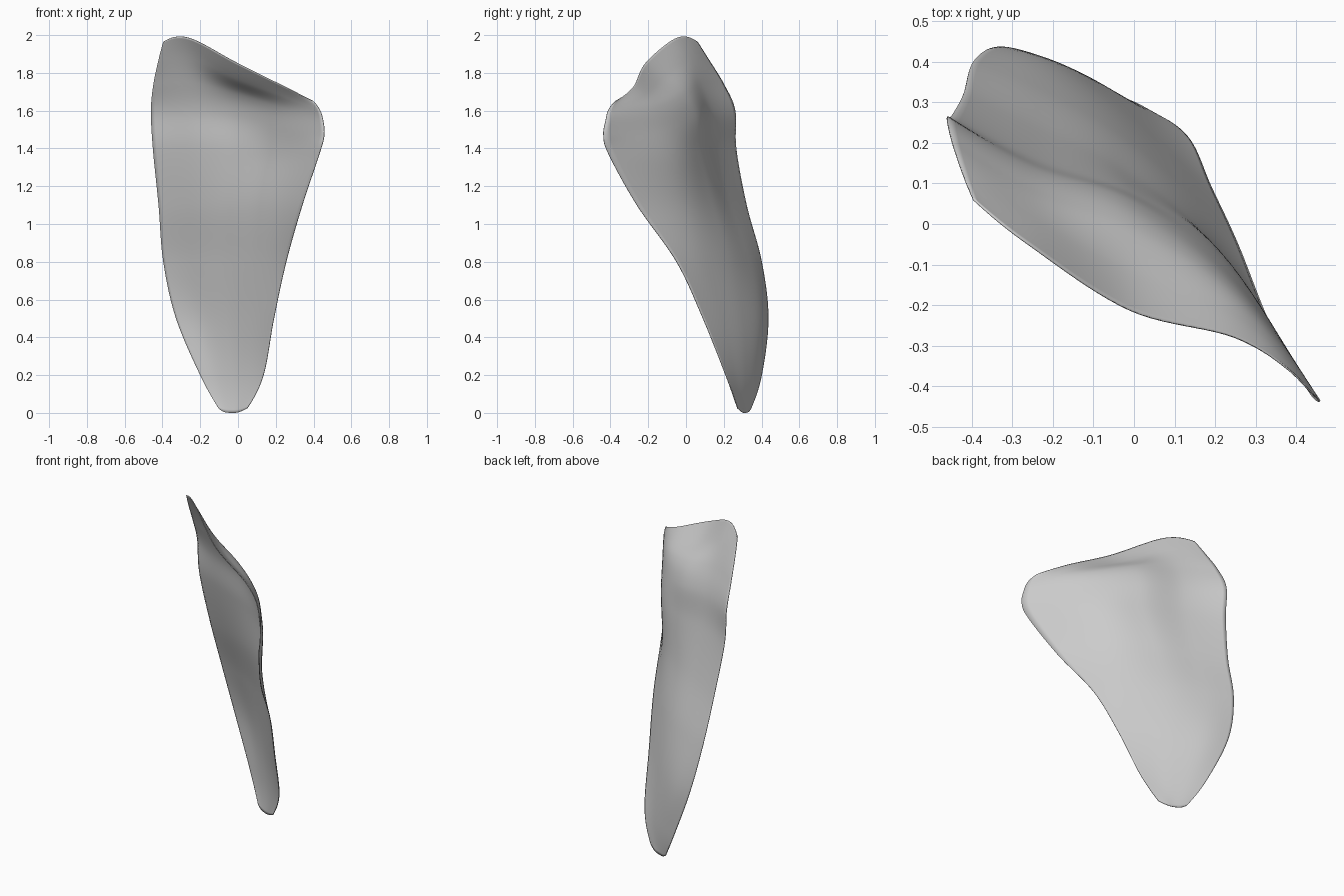
import bpy
from mathutils import Vector

if "Cube" in bpy.data.objects:
    bpy.data.objects.remove(bpy.data.objects["Cube"])

# Level cross-sections of the blade: height, then (x, y) from left edge to right edge
level = [
    (0.20, (-.20, .40), (-.12, .365), (-.03, .312), (.055, .257), (.135, .21)),
    (0.50, (-.328, .435), (-.20, .39), (-.06, .30), (.07, .195), (.19, .09)),
    (0.80, (-.395, .40), (-.24, .335), (-.06, .235), (.11, .10), (.255, -.05)),
    (1.10, (-.42, .32), (-.24, .235), (-.04, .14), (.16, -.01), (.34, -.26)),
]
# Rounded foot
foot = [(-.10, .342, .02), (-.07, .328, .004), (-.03, .31, 0), (.005, .297, .004), (.05, .272, .025)]
# Slanted upper sections that curl forward to the rim
crest = [
    [(-.45, .265, 1.40), (-.24, .16, 1.40), (0, .075, 1.38), (.22, -.08, 1.36), (.43, -.41, 1.37)],
    [(-.46, .26, 1.60), (-.25, .135, 1.60), (0, .05, 1.57), (.24, -.13, 1.52), (.456, -.437, 1.47)],
    [(-.447, .20, 1.74), (-.25, .08, 1.75), (0, -.01, 1.69), (.25, -.17, 1.61), (.45, -.425, 1.55)],
    [(-.42, .12, 1.87), (-.255, .015, 1.88), (-.01, -.12, 1.77), (.26, -.23, 1.67), (.432, -.41, 1.605)],
    [(-.395, .06, 1.965), (-.26, -.05, 1.985), (-.01, -.212, 1.855), (.25, -.28, 1.725), (.40, -.375, 1.65)],
]
rows = [foot] + [[(x, y, z) for x, y in pts] for z, *pts in level] + crest
rows = [[Vector(p) for p in r] for r in rows]


def spline(pts, t):
    """Smooth curve through pts, t from 0 to 1."""
    n = len(pts) - 1
    i = min(int(t * n), n - 1)
    u = t * n - i
    ext = [pts[0] * 2.5 - pts[1] * 2 + pts[2] * .5] + pts + [pts[-1] * 2.5 - pts[-2] * 2 + pts[-3] * .5]
    a, b, c, d = ext[i:i + 4]
    return (b * 2 + (c - a) * u + (a * 2 - b * 5 + c * 4 - d) * u**2
            + (b * 3 - a - c * 3 + d) * u**3) / 2


# Skin the sections into a smooth sheet
NU, NV = 40, 90
verts = []
for j in range(NV + 1):
    section = [spline([r[k] for r in rows], j / NV) for k in range(5)]
    verts += [spline(section, i / NU) for i in range(NU + 1)]
low = min(v.z for v in verts)
for v in verts:
    v.z -= low
W = NU + 1
faces = [(j * W + i, j * W + i + 1, (j + 1) * W + i + 1, (j + 1) * W + i)
         for j in range(NV) for i in range(NU)]
mesh = bpy.data.meshes.new("curved_blade")
mesh.from_pydata(verts, [], faces)
blade = bpy.data.objects.new("curved_blade", mesh)
bpy.context.collection.objects.link(blade)

# Paper-thin body
thin = blade.modifiers.new("thin", "SOLIDIFY")
thin.thickness = 0.004
thin.offset = 0

bpy.context.view_layer.objects.active = blade
blade.select_set(True)
bpy.ops.object.shade_smooth_by_angle(angle=0.8)
